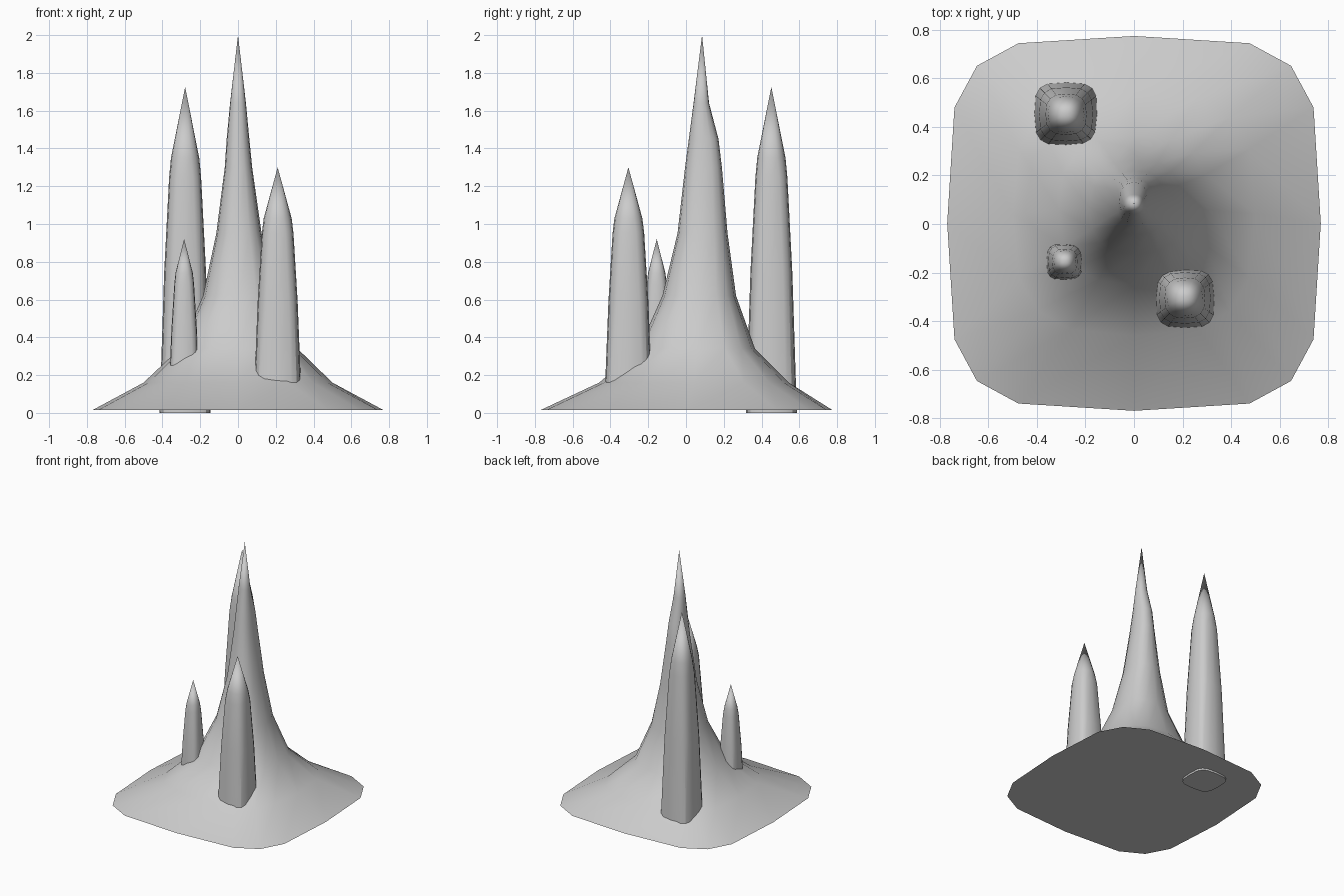
import bpy, bmesh
from math import sin, cos, pi, copysign

if "Cube" in bpy.data.objects:
    bpy.data.objects.remove(bpy.data.objects["Cube"])

SIDES = 16


def rounded_square(power):
    """Unit superellipse: power 2 is a circle, higher is squarer."""
    pts = []
    for i in range(SIDES):
        c, s = cos(2 * pi * i / SIDES), sin(2 * pi * i / SIDES)
        pts.append((copysign(abs(c) ** (2 / power), c),
                    copysign(abs(s) ** (2 / power), s)))
    return pts


def loft(name, rings, tip):
    """Skin rings of (z, x_left, x_right, y_front, y_back, power) up to a tip."""
    bm = bmesh.new()
    loops = []
    for z, xl, xr, yf, yb, power in rings:
        cx, cy, rx, ry = (xl + xr) / 2, (yf + yb) / 2, (xr - xl) / 2, (yb - yf) / 2
        loops.append([bm.verts.new((cx + rx * u, cy + ry * v, z))
                      for u, v in rounded_square(power)])
    apex = bm.verts.new(tip)
    bm.faces.new(loops[0][::-1])
    for i in range(SIDES):
        j = (i + 1) % SIDES
        for lo, hi in zip(loops, loops[1:]):
            bm.faces.new((lo[i], lo[j], hi[j], hi[i]))
        bm.faces.new((loops[-1][i], loops[-1][j], apex))
    mesh = bpy.data.meshes.new(name)
    bm.to_mesh(mesh)
    bm.free()
    ob = bpy.data.objects.new(name, mesh)
    bpy.context.collection.objects.link(ob)
    bpy.ops.object.select_all(action='DESELECT')
    ob.select_set(True)
    bpy.context.view_layer.objects.active = ob
    bpy.ops.object.shade_smooth_by_angle(angle=pi / 6)
    return ob


# Central peak flaring into a wide rounded-square foot
loft("main_peak", [
    (0.015, -0.77, 0.77, -0.77, 0.775, 4.0),
    (0.16, -0.50, 0.50, -0.46, 0.545, 3.0),
    (0.34, -0.31, 0.315, -0.25, 0.365, 2.6),
    (0.62, -0.185, 0.20, -0.125, 0.265, 2.5),
    (0.95, -0.115, 0.125, -0.045, 0.22, 2.5),
    (1.30, -0.07, 0.075, -0.005, 0.19, 2.4),
    (1.45, -0.06, 0.06, 0.015, 0.172, 2.3),
    (1.64, -0.042, 0.042, 0.04, 0.122, 2.2),
], (0, 0.085, 2.0))


def spire(name, x, y, bottom, shoulder, top, base_r, shoulder_r):
    """Tapered rounded-square column with a pointed cap."""
    mid = bottom + (shoulder - bottom) * 0.55
    rows = [(bottom, base_r, 3.6),
            (mid, base_r + (shoulder_r - base_r) * 0.4, 3.2),
            (shoulder - 0.06 * top, shoulder_r * 1.13, 2.7),
            (shoulder, shoulder_r, 2.2)]
    loft(name, [(z, x - r, x + r, y - r, y + r, p) for z, r, p in rows],
         (x, y, top))


# Three smaller spires around the peak; the tallest pokes through the foot
spire("tall_spire", -0.28, 0.452, 0.0, 1.35, 1.725, 0.135, 0.075)
spire("middle_spire", 0.21, -0.305, 0.05, 1.03, 1.30, 0.127, 0.074)
spire("small_spire", -0.285, -0.155, 0.05, 0.74, 0.92, 0.083, 0.046)
